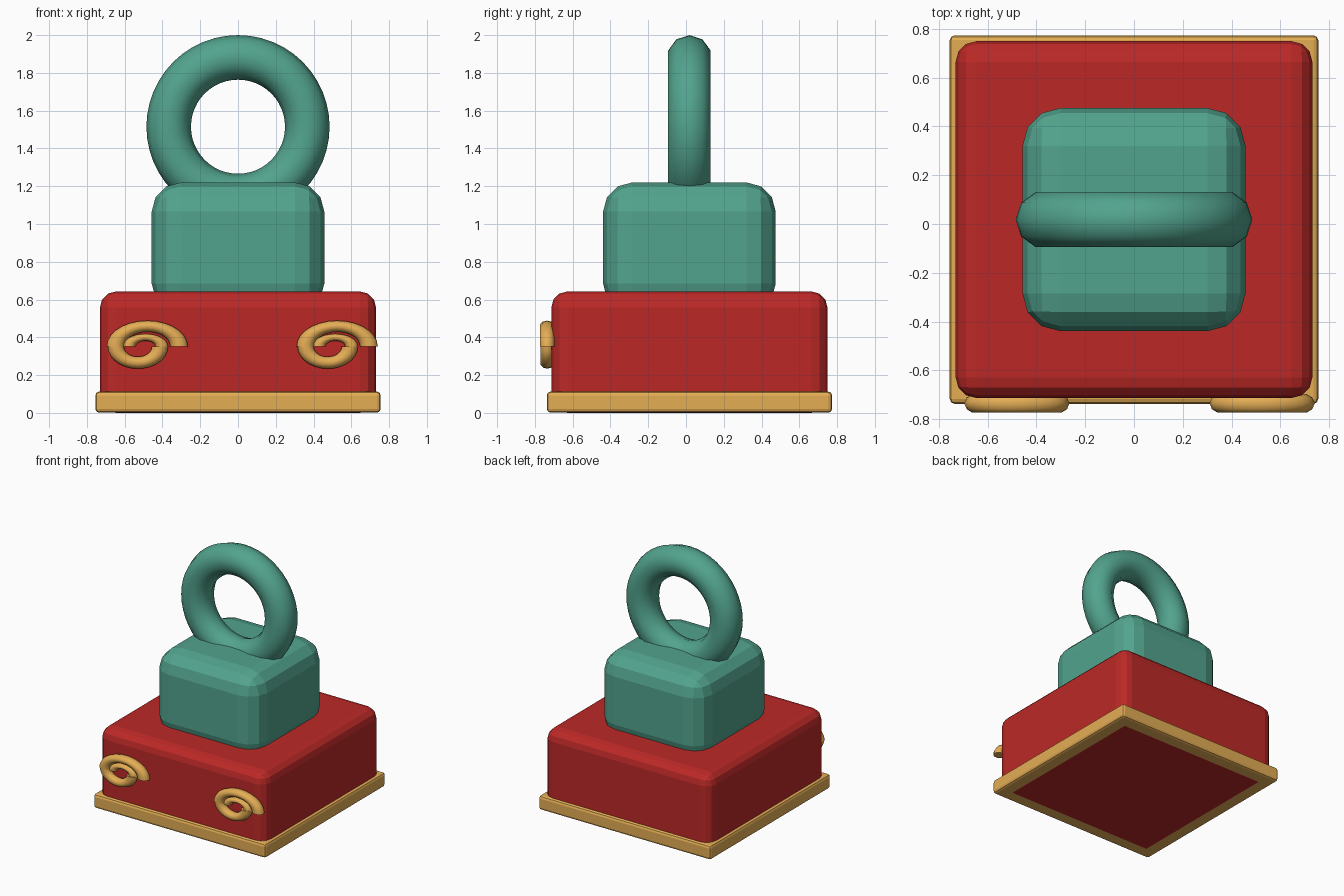
import bpy, bmesh
from math import pi, cos, sin, radians

if "Cube" in bpy.data.objects:
    bpy.data.objects.remove(bpy.data.objects["Cube"])

CY = 0.018  # centre of the body in y


def material(name, rgb):
    m = bpy.data.materials.new(name)
    m.diffuse_color = (*rgb, 1)
    m.use_nodes = True
    m.node_tree.nodes["Principled BSDF"].inputs["Base Color"].default_value = m.diffuse_color
    return m


TEAL = material("teal", (0.085, 0.37, 0.27))
RED = material("red", (0.50, 0.022, 0.02))
GOLD = material("gold", (0.78, 0.42, 0.09))


def finish(name, bm, mat, smooth_angle=None):
    bmesh.ops.recalc_face_normals(bm, faces=bm.faces)
    me = bpy.data.meshes.new(name)
    bm.to_mesh(me)
    bm.free()
    me.materials.append(mat)
    ob = bpy.data.objects.new(name, me)
    bpy.context.collection.objects.link(ob)
    if smooth_angle:
        bpy.ops.object.select_all(action='DESELECT')
        ob.select_set(True)
        bpy.context.view_layer.objects.active = ob
        bpy.ops.object.shade_smooth_by_angle(angle=radians(smooth_angle))
    return ob


def rounded_box(name, half, z0, z1, r, mat, segments=3):
    """Square block with all edges rounded by radius r."""
    bm = bmesh.new()
    bmesh.ops.create_cube(bm, size=1)
    for v in bm.verts:
        v.co = (v.co.x * 2 * half, CY + v.co.y * 2 * half, z1 if v.co.z > 0 else z0)
    bmesh.ops.bevel(bm, geom=bm.edges[:], offset=r, segments=segments,
                    profile=0.5, affect='EDGES')
    return finish(name, bm, mat)


def arc_tube(name, centre, major, minor, depth, squash, a0, a1, mat, n=24, sides=10):
    """Torus (or part of one) in the xz plane, flattened in z by squash."""
    bm = bmesh.new()
    closed = abs(a1 - a0) > 2 * pi - 0.01
    rings = []
    for i in range(n if closed else n + 1):
        a = a0 + (a1 - a0) * i / n
        ring = []
        for j in range(sides):
            t = 2 * pi * j / sides
            r = major + minor * cos(t)
            ring.append(bm.verts.new((centre[0] + r * cos(a), centre[1] + depth * sin(t),
                                      centre[2] + r * sin(a) * squash)))
        rings.append(ring)
    for i in range(n):
        p, q = rings[i], rings[(i + 1) % len(rings)]
        for j in range(sides):
            k = (j + 1) % sides
            bm.faces.new((p[j], p[k], q[k], q[j]))
    if not closed:
        bm.faces.new(rings[0])
        bm.faces.new(rings[-1])
    return finish(name, bm, mat, 50)


# Gold slab, with the red block's rounded underside showing flush through it
rounded_box("base_slab", 0.755, 0.001, 0.113, 0.02, GOLD, 2)
rounded_box("base_block", 0.731, 0.0, 0.643, 0.085, RED)

# Teal upper block
rounded_box("upper_block", 0.457, 0.53, 1.22, 0.155, TEAL)

# Top ring
arc_tube("top_ring", (0, CY, 1.515), 0.367, 0.118, 0.118, 1, 0, 2 * pi, TEAL, n=48)

# Gold scrolls on the front: three half rings of shrinking size
for side, x in (("left", 0), ("right", 1.005)):
    for part, cx, major, minor, squash, a0, a1 in (
            ("outer", -0.48, 0.168, 0.047, 0.635, 0.0, pi),
            ("lower", -0.53, 0.117, 0.043, 0.74, pi, 2 * pi),
            ("inner", -0.49, 0.086, 0.034, 0.56, 0, pi)):
        arc_tube(f"{side}_scroll_{part}", (cx + x, -0.735, 0.352), major, minor,
                 minor * 0.85, squash, a0, a1, GOLD, n=14)
